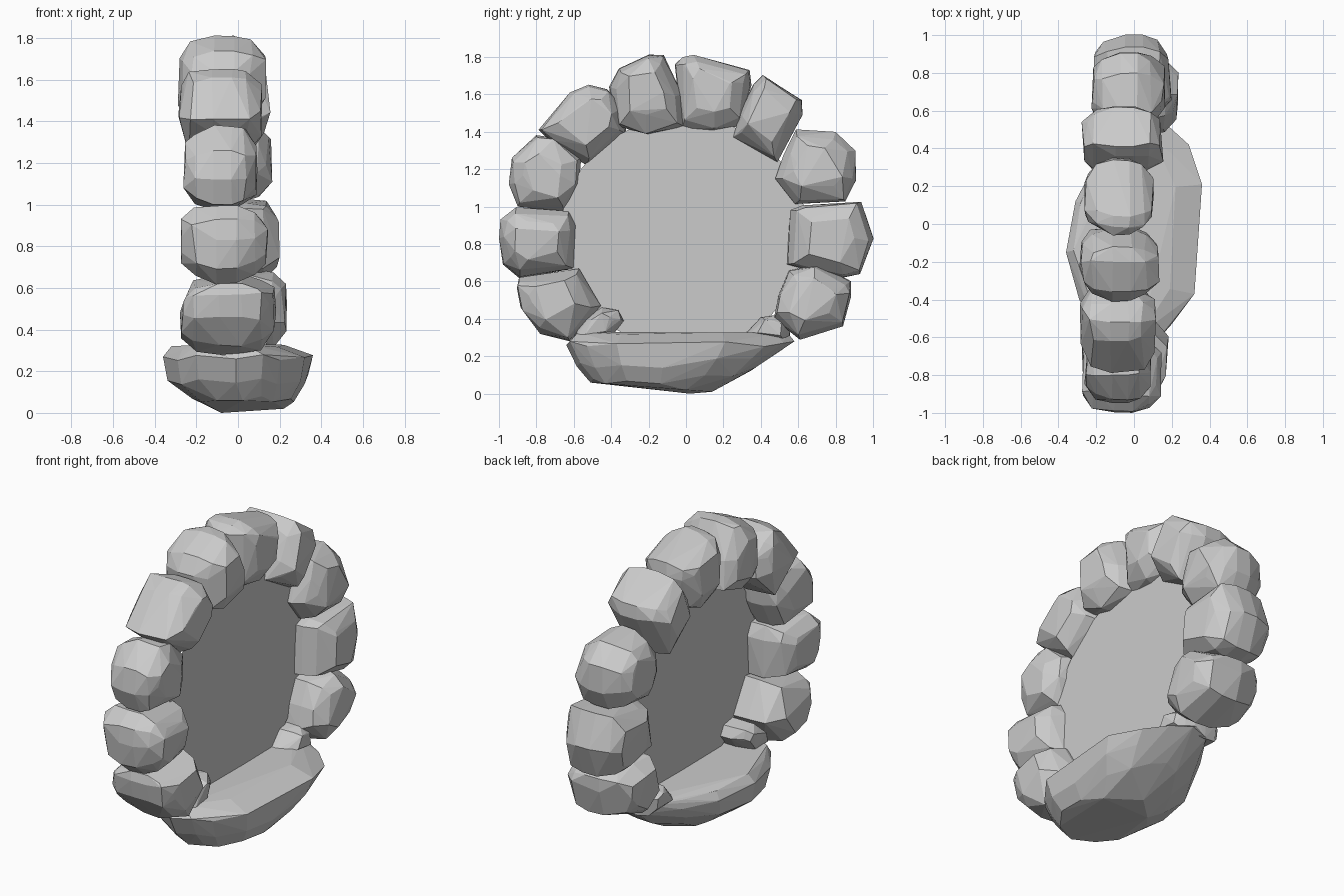
import bpy, bmesh, math, random

if "Cube" in bpy.data.objects:
    bpy.data.objects.remove(bpy.data.objects["Cube"])

random.seed(11)


def hull_object(name, points):
    """Flat-faced rock: convex hull of points, with near-flat facets merged."""
    bm = bmesh.new()
    for p in points:
        bm.verts.new(p)
    res = bmesh.ops.convex_hull(bm, input=bm.verts)
    junk = {g for g in res["geom_interior"] + res["geom_unused"]
            if isinstance(g, bmesh.types.BMVert)}
    bmesh.ops.delete(bm, geom=list(junk), context='VERTS')
    bmesh.ops.dissolve_limit(bm, angle_limit=math.radians(3),
                             verts=bm.verts, edges=bm.edges)
    bmesh.ops.recalc_face_normals(bm, faces=bm.faces)
    mesh = bpy.data.meshes.new(name)
    bm.to_mesh(mesh)
    bm.free()
    obj = bpy.data.objects.new(name, mesh)
    bpy.context.collection.objects.link(obj)
    return obj


def stone(name, x0, x1, outline, jitter=0.02):
    """Chunky stone: side outline (y, z) swept along x, shrinking at both ends."""
    n = len(outline)
    cy = sum(p[0] for p in outline) / n
    cz = sum(p[1] for p in outline) / n
    mid, half = (x0 + x1) / 2, (x1 - x0) / 2
    j = lambda: random.uniform(-jitter, jitter)
    pts = []
    for t, s in ((-1, 0.55), (-0.74, 0.87), (-0.2, 1.0), (0.3, 1.0), (0.7, 0.88), (1, 0.55)):
        for y, z in outline:
            k = s * random.uniform(0.96, 1.015)
            x = mid + half * t * random.uniform(0.84, 1.0)
            pts.append((x, cy + (y - cy) * k + j() * (s < 1),
                        cz + (z - cz) * k + j() * (s < 1)))
    hull_object(name, pts)


# Ring of stones, clockwise from the lower front
stone("stone_front_low", -0.28, 0.185,
      [(-.91, .57), (-.89, .46), (-.78, .32), (-.62, .28), (-.45, .47), (-.57, .67), (-.89, .62)])
stone("stone_front_mid", -0.28, 0.15,
      [(-1, .83), (-.98, .69), (-.89, .62), (-.60, .67), (-.59, .90), (-.62, .98), (-.91, 1.0), (-.99, .93)])
stone("stone_front_high", -0.265, 0.10,
      [(-.95, 1.12), (-.90, 1.0), (-.65, .97), (-.57, 1.12), (-.56, 1.26), (-.71, 1.37), (-.80, 1.38), (-.93, 1.26)])
stone("stone_front_shoulder", -0.29, 0.12,
      [(-.79, 1.41), (-.72, 1.34), (-.53, 1.22), (-.32, 1.39), (-.32, 1.52), (-.42, 1.63), (-.52, 1.65), (-.62, 1.61)])
stone("stone_top_front", -0.29, 0.14,
      [(-.41, 1.64), (-.38, 1.43), (-.2, 1.38), (-.01, 1.43), (-.02, 1.6), (-.12, 1.81), (-.2, 1.81), (-.36, 1.74)])
stone("stone_top_back", -0.265, 0.115,
      [(-.06, 1.76), (-.02, 1.42), (.14, 1.40), (.29, 1.43), (.35, 1.65), (.34, 1.73), (.04, 1.81), (-.02, 1.8)])
stone("stone_back_shoulder", -0.28, 0.16,
      [(.41, 1.71), (.62, 1.57), (.63, 1.49), (.49, 1.23), (.25, 1.37), (.29, 1.5), (.36, 1.65)])
stone("stone_back_high", -0.235, 0.165,
      [(.59, 1.41), (.80, 1.40), (.91, 1.30), (.91, 1.14), (.85, 1.03), (.58, 1.01), (.48, 1.15), (.52, 1.28)])
stone("stone_back_mid", -0.22, 0.20,
      [(.56, .98), (.62, 1.01), (.94, 1.03), (1.0, .83), (.93, .64), (.83, .62), (.54, .69)])
stone("stone_back_low", -0.22, 0.24,
      [(.55, .66), (.71, .69), (.88, .60), (.88, .52), (.84, .36), (.61, .29), (.47, .40), (.49, .53)])

# Small filler pebbles beside the base
stone("pebble_front", -0.19, 0.11,
      [(-.62, .27), (-.40, .30), (-.33, .39), (-.36, .45), (-.45, .46), (-.55, .4)], 0.01)
stone("pebble_back", -0.18, 0.14,
      [(.31, .31), (.55, .26), (.56, .38), (.48, .42), (.40, .41)], 0.01)

# Base boulder: wide flat rim above a shallow keel
rim = [(.18, .52), (.29, .42), (.36, .21), (.34, -.12), (.32, -.37), (.2, -.53), (.12, -.62),
       (-.01, -.64), (-.2, -.53), (-.29, -.4), (-.36, -.15), (-.31, .12), (-.2, .33), (-.06, .55), (.06, .58)]
base_pts = []
for x, y in rim:
    tilt = random.uniform(-0.015, 0.015)
    base_pts.append((x, y, 0.265 + tilt))
    base_pts.append((x * 0.75 - 0.05, y * 0.93, 0.315 + tilt))
    base_pts.append((x * 0.94, y * 0.88 - 0.02, 0.15 + tilt + 0.12 * max(0, y)))
    base_pts.append((x * 0.7 + 0.03, y * 0.72 - 0.05, 0.065 + tilt + 0.1 * max(0, y)))
base_pts += [(-.08, .02, 0), (.22, .0, .02), (.05, .14, .01), (.1, -.3, .045), (-.1, -.45, .06)]
hull_object("base_boulder", base_pts)

# Thin disc filling the ring opening
bpy.ops.mesh.primitive_circle_add(vertices=32, radius=1, fill_type='NGON',
                                  location=(0.0, -0.01, 0.86),
                                  rotation=(0, math.radians(90), 0))
disc = bpy.context.object
disc.name = "portal_disc"
disc.scale = (0.62, 0.66, 1)
